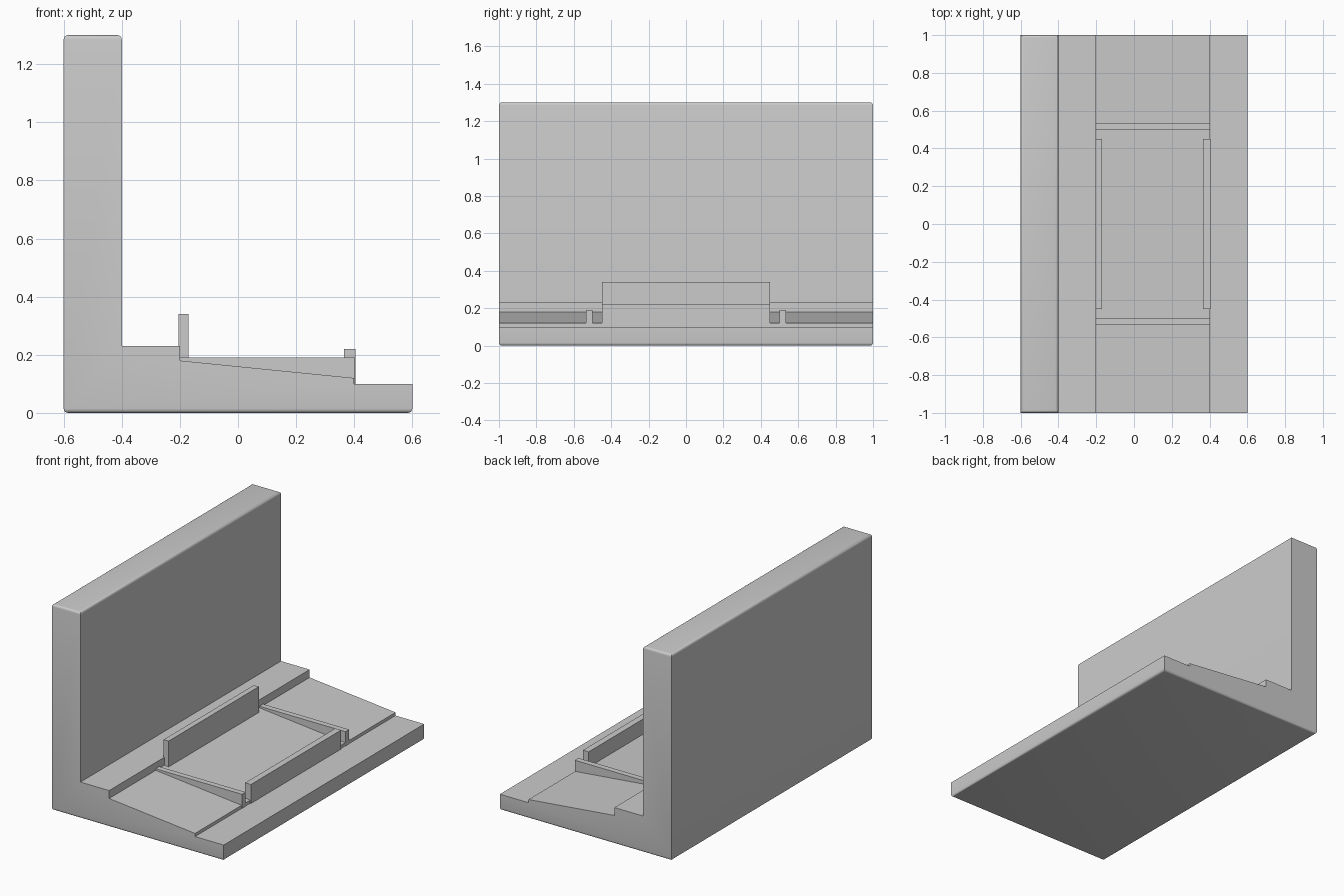
import bpy
import bmesh
import math

default_cube = bpy.data.objects.get("Cube")
if default_cube:
    bpy.data.objects.remove(default_cube, do_unlink=True)

GREY = (0.6, 0.6, 0.6, 1)
mat = bpy.data.materials.new("plain grey")
mat.use_nodes = True
mat.diffuse_color = GREY
mat.node_tree.nodes["Principled BSDF"].inputs["Base Color"].default_value = GREY


def extrude_profile(name, points, y0, y1):
    """Extrude an x-z outline along y."""
    bm = bmesh.new()
    face = bm.faces.new([bm.verts.new((x, y0, z)) for x, z in points])
    out = bmesh.ops.extrude_face_region(bm, geom=[face])
    verts = [g for g in out["geom"] if isinstance(g, bmesh.types.BMVert)]
    bmesh.ops.translate(bm, verts=verts, vec=(0, y1 - y0, 0))
    bmesh.ops.recalc_face_normals(bm, faces=bm.faces)
    mesh = bpy.data.meshes.new(name)
    bm.to_mesh(mesh)
    bm.free()
    mesh.materials.append(mat)
    obj = bpy.data.objects.new(name, mesh)
    bpy.context.collection.objects.link(obj)
    return obj


def bar(name, x0, x1, y0, y1, z0, z1):
    return extrude_profile(name, [(x0, z0), (x1, z0), (x1, z1), (x0, z1)], y0, y1)


# Stepped base with sloping bed and upright back wall
BASE, WALL_TOP = 0.0, 1.3
body = extrude_profile("base_and_wall", [
    (-0.6, BASE), (0.6, BASE), (0.6, 0.1), (0.4, 0.1), (0.4, 0.12),
    (-0.2, 0.18), (-0.2, 0.23), (-0.4, 0.23), (-0.4, WALL_TOP), (-0.6, WALL_TOP)],
    -1, 1)

# Round the rim of the wall top and of the underside
bm = bmesh.new()
bm.from_mesh(body.data)
rims = [e for e in bm.edges
        if any(all(abs(v.co.z - z) < 1e-4 for v in e.verts) for z in (BASE, WALL_TOP))]
bmesh.ops.bevel(bm, geom=rims, offset=0.015, segments=4, profile=0.5, affect='EDGES')
bm.to_mesh(body.data)
bm.free()
bpy.context.view_layer.objects.active = body
body.select_set(True)
bpy.ops.object.shade_smooth_by_angle(angle=math.radians(30))

# Long rails: tall one by the wall, low one at the front of the bed
bar("tall_rail", -0.205, -0.17, -0.45, 0.45, 0.1, 0.34)
bar("low_rail", 0.365, 0.405, -0.45, 0.45, 0.09, 0.22)

# Short cross rails at both ends
for side, y in (("right", -0.517), ("left", 0.517)):
    bar(side + "_cross_rail", -0.205, 0.402, y - 0.018, y + 0.018, 0.09, 0.19)
